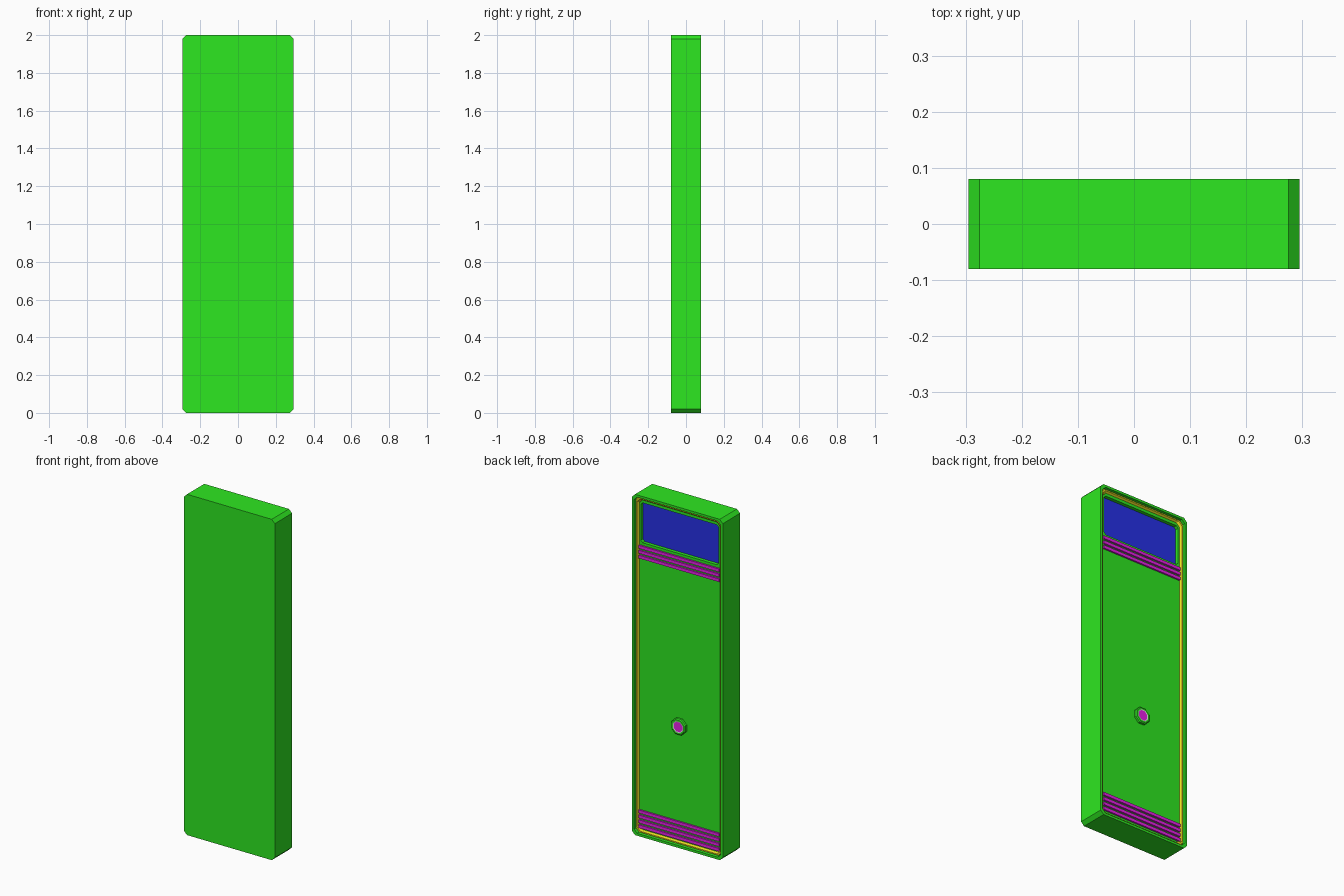
import bpy, bmesh, math

if "Cube" in bpy.data.objects:
    bpy.data.objects.remove(bpy.data.objects["Cube"], do_unlink=True)


def material(name, color):
    m = bpy.data.materials.new(name)
    m.diffuse_color = (*color, 1)
    m.use_nodes = True
    m.node_tree.nodes["Principled BSDF"].inputs["Base Color"].default_value = (*color, 1)
    return m


GREEN = material("green", (0.027, 0.8, 0.015))
YELLOW = material("yellow", (0.8, 0.7, 0.015))
BLUE = material("blue", (0.02, 0.03, 0.8))
MAGENTA = material("magenta", (0.8, 0.015, 0.8))
GREY = material("pale grey", (0.7, 0.65, 0.7))


def chamfered(half, low, high, c, y):
    """Rectangle with cut corners, standing at depth y."""
    right = [(half - c, low), (half, low + c), (half, high - c), (half - c, high)]
    return [(x, y, z) for x, z in right] + [(-x, y, z) for x, z in reversed(right)]


def outline(inset, y):
    return chamfered(0.295 - inset, inset, 2 - inset, 0.02, y)


def octagon(r, y, z):
    angles = [math.pi / 8 + i * math.pi / 4 for i in range(8)]
    return [(r * math.cos(a), y, z + r * math.sin(a)) for a in angles]


def loft(name, rings, mats, special):
    """Skin the rings in order and cap both ends; special maps step to material slot."""
    bm = bmesh.new()
    loops = [[bm.verts.new(p) for p in ring] for ring in rings]
    bm.faces.new(loops[0])
    for step, (a, b) in enumerate(zip(loops, loops[1:])):
        for i in range(len(a)):
            j = (i + 1) % len(a)
            f = bm.faces.new((a[i], a[j], b[j], b[i]))
            f.material_index = special.get(step, 0)
    bm.faces.new(loops[-1]).material_index = special.get("cap", 0)
    bmesh.ops.recalc_face_normals(bm, faces=bm.faces[:])
    mesh = bpy.data.meshes.new(name)
    bm.to_mesh(mesh)
    bm.free()
    for m in mats:
        mesh.materials.append(m)
    ob = bpy.data.objects.new(name, mesh)
    bpy.context.collection.objects.link(ob)
    return ob


# Shell: front, outer wall, rim, gasket bead, shallow floor, sunken panel
FLOOR = 0.058
panel = (0.253, 1.716, 1.95, 0.012)
loft("shell", [
    outline(0, -0.08),
    outline(0, 0.08),
    outline(0.014, 0.08),
    outline(0.014, FLOOR),
    outline(0.018, 0.068),
    outline(0.025, 0.068),
    outline(0.033, FLOOR),
    chamfered(*panel, FLOOR),
    chamfered(*panel, 0.038),
], [GREEN, YELLOW, BLUE], {3: 1, 4: 1, 5: 1, "cap": 2})

# Raised boss with a button
loft("boss", [
    octagon(0.05, FLOOR - 0.005, 0.705),
    octagon(0.05, 0.07, 0.705),
    octagon(0.044, 0.075, 0.705),
    octagon(0.035, 0.075, 0.705),
    octagon(0.03, 0.074, 0.705),
], [GREEN, MAGENTA, GREY], {3: 2, "cap": 1})


# Horizontal bars across the floor
def bars(name, first, count):
    for i in range(count):
        bpy.ops.mesh.primitive_cube_add(size=1, location=(0, FLOOR + 0.003, first + i * 0.029))
        ob = bpy.context.object
        ob.name = f"{name}_{i + 1}"
        ob.scale = (0.522, 0.014, 0.018)
        bpy.ops.object.transform_apply(location=False, rotation=False, scale=True)
        ob.data.materials.append(MAGENTA)


bars("lower_bar", 0.051, 4)
bars("upper_bar", 1.633, 3)
